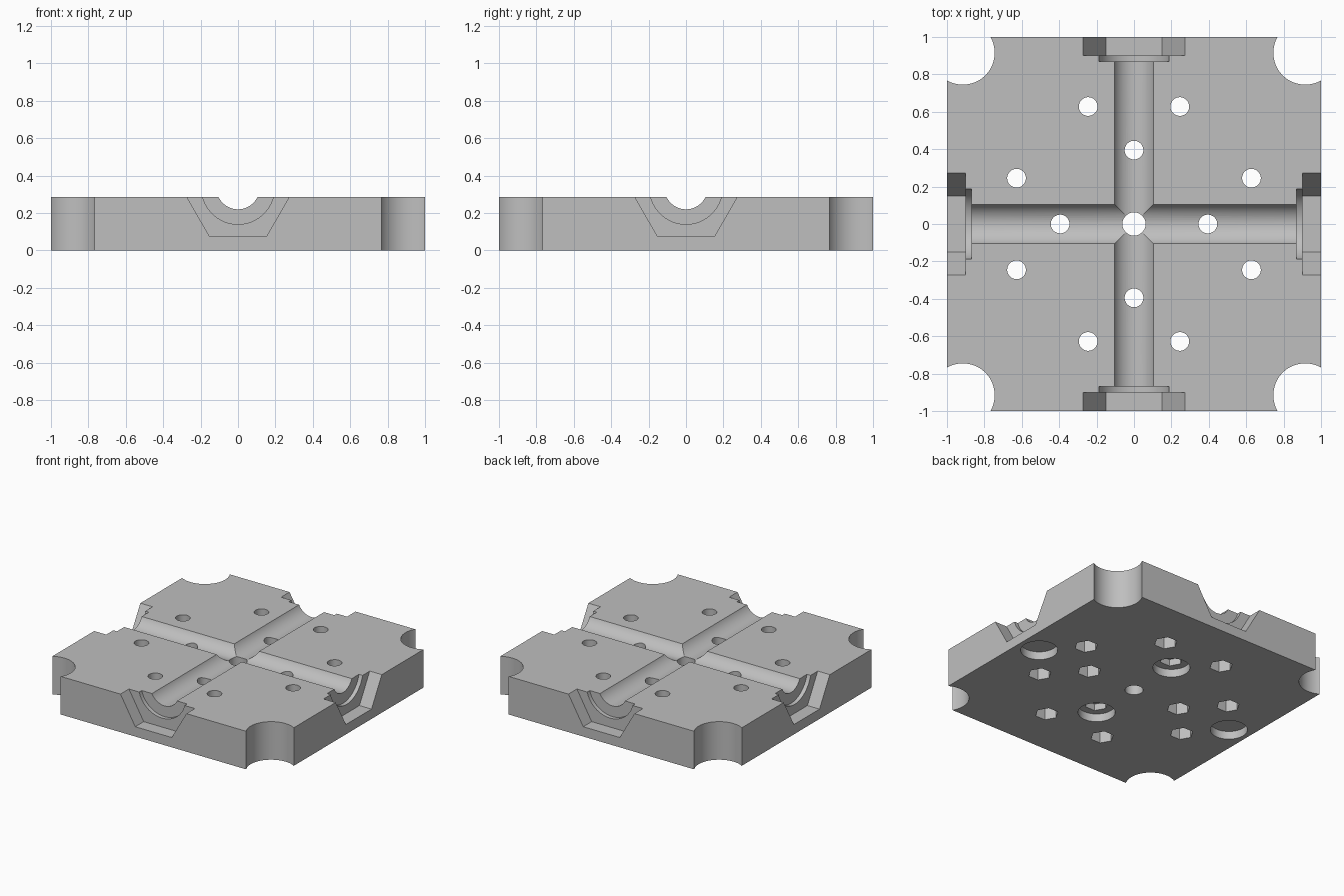
import bpy, bmesh
from math import cos, sin, pi, radians
from mathutils import Matrix, Vector

TOP = 0.285         # block height
AXIS = 0.335        # height of the channel centre line
UP = Vector((0, 0, 1))

cube = bpy.data.objects.get("Cube")
if cube:
    bpy.data.objects.remove(cube, do_unlink=True)

grey = bpy.data.materials.new("plain_grey")
grey.use_nodes = True
COLOUR = (0.52, 0.52, 0.52, 1)
grey.diffuse_color = COLOUR
grey.node_tree.nodes["Principled BSDF"].inputs["Base Color"].default_value = COLOUR


def make_object(name, bm):
    bmesh.ops.recalc_face_normals(bm, faces=bm.faces)
    mesh = bpy.data.meshes.new(name)
    bm.to_mesh(mesh)
    bm.free()
    mesh.materials.append(grey)
    obj = bpy.data.objects.new(name, mesh)
    bpy.context.collection.objects.link(obj)
    return obj


def prism(name, start, direction, length, radius, sides, side_axis=Vector((1, 0, 0))):
    """Regular prism from start along direction, first corner on side_axis."""
    bm = bmesh.new()
    other = direction.cross(side_axis)
    ring = [start + radius * (cos(2 * pi * i / sides) * side_axis
                              + sin(2 * pi * i / sides) * other) for i in range(sides)]
    low = [bm.verts.new(p) for p in ring]
    high = [bm.verts.new(p + direction * length) for p in ring]
    bm.faces.new(low)
    bm.faces.new(high)
    for i in range(sides):
        j = (i + 1) % sides
        bm.faces.new((low[i], low[j], high[j], high[i]))
    return make_object(name, bm)


# Solid block
bm = bmesh.new()
bmesh.ops.create_cube(bm, size=1, matrix=Matrix.Translation((0, 0, TOP / 2))
                      @ Matrix.Diagonal((2, 2, TOP, 1)))
block = make_object("mould_block", bm)
cutters = []


def drill(x, y, depth, radius, sides=48):
    """Vertical cut upward from the underside."""
    cutters.append(prism("cutter", Vector((x, y, -0.1)), UP, depth + 0.1, radius, sides))


# Scalloped corners
for sx in (-1, 1):
    for sy in (-1, 1):
        drill(0.915 * sx, 0.915 * sy, 0.5, 0.17, 64)

# Crossing round channels
for d, s in ((Vector((1, 0, 0)), Vector((0, 1, 0))), (Vector((0, 1, 0)), Vector((1, 0, 0)))):
    cutters.append(prism("cutter", AXIS * UP - 1.1 * d, d, 2.2, 0.115, 64, s))

# Round collar seat and hexagonal seat at each channel mouth
for d in (Vector((1, 0, 0)), Vector((-1, 0, 0)), Vector((0, 1, 0)), Vector((0, -1, 0))):
    side = UP.cross(d)
    for inner, radius, sides in ((0.87, 0.195, 64), (0.9, 0.302, 6)):
        cutters.append(prism("cutter", AXIS * UP + inner * d, d, 1.1 - inner,
                             radius, sides, side))

# Bolt holes with hexagonal nut pockets below
spots = [(0.395, 0), (-0.395, 0), (0, 0.395), (0, -0.395)]
for sx in (-1, 1):
    for sy in (-1, 1):
        spots += [(0.245 * sx, 0.628 * sy), (0.628 * sx, 0.245 * sy)]
for x, y in spots:
    drill(x, y, 0.5, 0.05)
    drill(x, y, 0.11, 0.08, 6)

# Centre hole and shallow round pockets in the underside
drill(0, 0, 0.5, 0.062)
for x, y in ((0.84, 0), (-0.84, 0), (0, 0.395), (0, -0.395)):
    drill(x, y, 0.06, 0.126, 64)

# Carve the block
bpy.ops.object.select_all(action="DESELECT")
bpy.context.view_layer.objects.active = block
block.select_set(True)
for cutter in cutters:
    cutter.hide_render = True
    mod = block.modifiers.new("carve", "BOOLEAN")
    mod.operation = "DIFFERENCE"
    mod.solver = "EXACT"
    mod.object = cutter
    bpy.ops.object.modifier_apply(modifier=mod.name)
    bpy.data.objects.remove(cutter, do_unlink=True)

bpy.ops.object.shade_smooth_by_angle(angle=radians(25))
